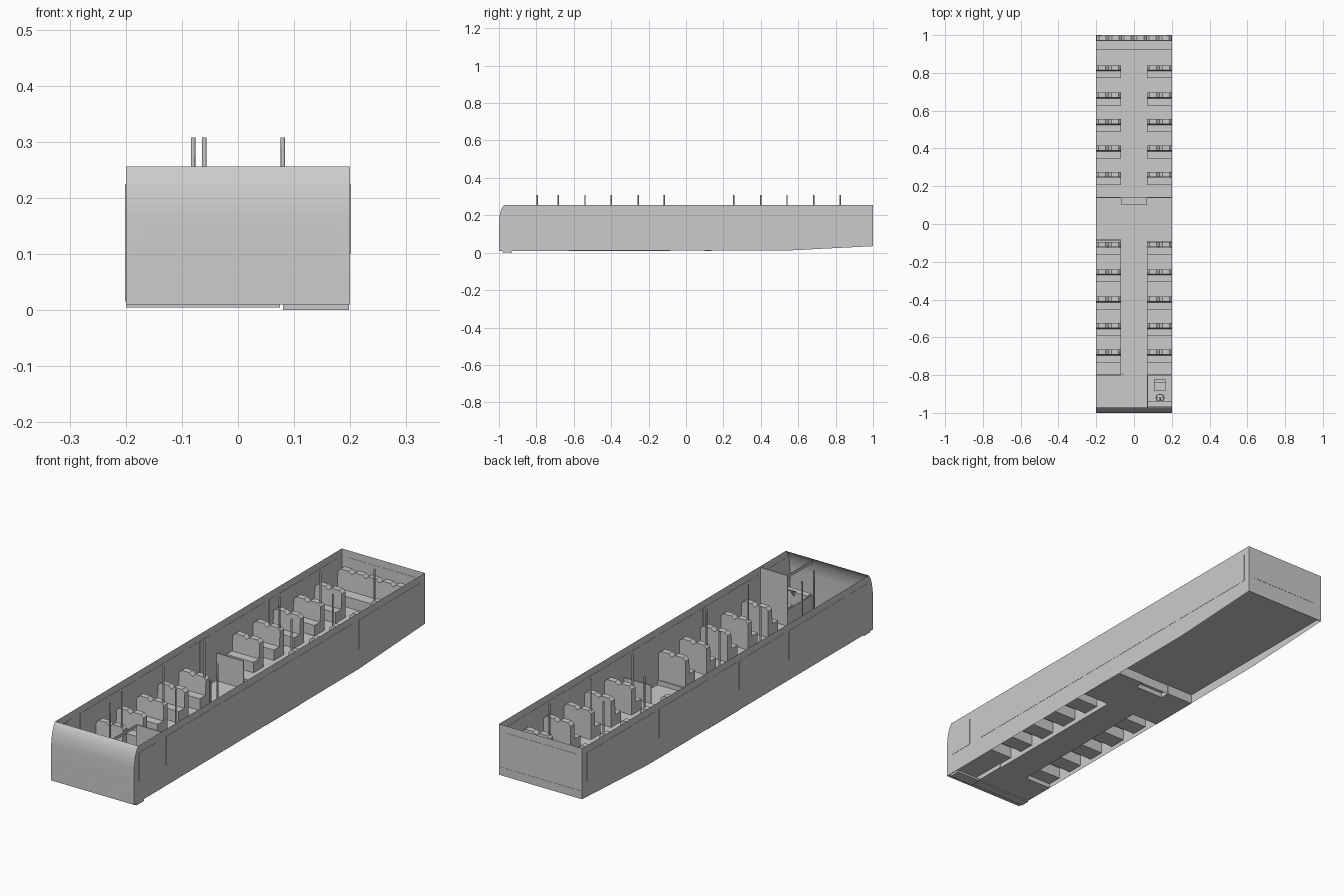
import bpy, bmesh, math
from mathutils import Vector

if "Cube" in bpy.data.objects:
    bpy.data.objects.remove(bpy.data.objects["Cube"])

grey = bpy.data.materials.new("light grey")
grey.diffuse_color = (0.6, 0.6, 0.6, 1)
grey.use_nodes = True
grey.node_tree.nodes["Principled BSDF"].inputs["Base Color"].default_value = grey.diffuse_color


def make(name, verts, faces, recalc=False):
    me = bpy.data.meshes.new(name)
    me.from_pydata(verts, [], faces)
    if recalc:
        bm = bmesh.new()
        bm.from_mesh(me)
        bmesh.ops.recalc_face_normals(bm, faces=bm.faces)
        bm.to_mesh(me)
        bm.free()
    me.materials.append(grey)
    ob = bpy.data.objects.new(name, me)
    bpy.context.collection.objects.link(ob)
    return ob


def box(name, x0, x1, y0, y1, z0, z1, open_bottom=False):
    v = [(x, y, z) for z in (z0, z1) for x, y in ((x0, y0), (x1, y0), (x1, y1), (x0, y1))]
    f = [(4, 5, 6, 7), (0, 1, 5, 4), (1, 2, 6, 5), (2, 3, 7, 6), (3, 0, 4, 7)]
    if not open_bottom:
        f.append((3, 2, 1, 0))
    return make(name, v, f)


def sheet(name, x0, x1, y0, y1, z):
    return make(name, [(x0, y0, z), (x1, y0, z), (x1, y1, z), (x0, y1, z)], [(0, 1, 2, 3)])


def strip(name, prof, x0, x1):
    # sheet running across x along a (y, z) profile
    n = len(prof)
    v = [(x, y, z) for x in (x0, x1) for y, z in prof]
    return make(name, v, [(i, n + i, n + i + 1, i + 1) for i in range(n - 1)])


def rod(name, a, b, r, sides=8):
    a, b = Vector(a), Vector(b)
    q = (b - a).to_track_quat('Z', 'Y')
    v = []
    for p in (a, b):
        for i in range(sides):
            t = 2 * math.pi * i / sides
            v.append(tuple(p + q @ Vector((r * math.cos(t), r * math.sin(t), 0))))
    f = [(i, (i + 1) % sides, sides + (i + 1) % sides, sides + i) for i in range(sides)]
    f += [tuple(range(sides - 1, -1, -1)), tuple(range(sides, 2 * sides))]
    ob = make(name, v, f)
    for p in ob.data.polygons:
        p.use_smooth = len(p.vertices) == 4
    return ob


WAVE = [(0, -.012), (.1, 0), (.38, 0), (.5, -.012), (.62, 0), (.9, 0), (1, -.012)]


def seat(name, x0, x1, yb, base, cushion, top, depth=.068, thick=.03, bays=1):
    # hollow bench: cushion step plus backrest with two headrest humps per bay
    xs = [((k + t) / bays, w) for k in range(bays) for t, w in WAVE if k == 0 or t > 0]
    yf, ym = yb - depth, yb - thick
    v = []
    for t, w in xs:
        x = x0 + (x1 - x0) * t
        v += [(x, yf, base), (x, yf, cushion), (x, ym, cushion),
              (x, ym + .004, top + w), (x, yb, top + w), (x, yb, base)]
    f = [(6 * k + i, 6 * k + 6 + i, 6 * k + 7 + i, 6 * k + 1 + i)
         for k in range(len(xs) - 1) for i in range(5)]
    e = 6 * (len(xs) - 1)
    f += [(0, 1, 2, 3, 4, 5), tuple(e + i for i in (5, 4, 3, 2, 1, 0))]
    return make(name, v, f)


# --- body shell
FRONT = [(-1, .01), (-1, .17), (-.998, .19), (-.994, .21), (-.988, .23), (-.98, .246), (-.972, .256)]
side = FRONT + [(1, .256), (1, .035), (.55, .012)]
for s, nm in ((-1, "left_wall"), (1, "right_wall")):
    idx = range(len(side))
    make(nm, [(.2 * s, y, z) for y, z in side], [tuple(idx) if s < 0 else tuple(reversed(idx))])
front = strip("front_wall", FRONT, -.2, .2)
strip("rear_wall", [(1, .256), (1, .035)], -.2, .2)
shield = [(y - .001, z) for y, z in [(-1, .085)] + FRONT[1:4] + [(-.991, .22)]]
glass = strip("windscreen", shield, -.18, .18)
for ob in (front, glass):
    for p in ob.data.polygons:
        p.use_smooth = True

# --- windows and doors as thin plates
right_wins = [(-.97, -.85), (-.78, -.40), (-.39, -.10), (-.08, .09), (.10, .52), (.545, .97)]
left_wins = [(-.80, -.42), (-.40, -.08), (.13, .47), (.50, .97)]
for s, wins in ((1, right_wins), (-1, left_wins)):
    for a, b in wins:
        box("side_window", .2 * s - .001, .2 * s + .001, a, b, .1, .225)
for a, b in ((-.96, -.905), (-.9, -.85), (-.06, .018), (.022, .1)):
    box("door_leaf", -.201, -.199, a, b, .015, .225)
box("rear_window", -.17, .17, .999, 1.001, .11, .225)
box("rear_bumper_trim", -.2, .2, .999, 1.001, .035, .07)

# --- floors: low in front, raised at the back, joined by a step
LOW, PLINTH, HIGH = .01, .03, .052
sheet("aisle_floor", -.07, .07, -1, .1, LOW)
sheet("entrance_floor", -.2, -.07, -1, -.8, LOW)
sheet("nose_floor", .07, .2, -1, -.97, LOW)
for s in (-1, 1):
    sheet("middle_floor", min(.07 * s, .2 * s), max(.07 * s, .2 * s), -.09, .14, LOW)
sheet("rear_floor", -.2, .2, .14, 1, HIGH)
strip("floor_riser", [(.14, LOW), (.14, HIGH)], -.2, .2)
box("aisle_step", -.07, .07, .1, .14, LOW, .031, True)
box("front_sill_right", .08, .198, -.98, -.93, 0, .01)
box("front_sill_left", -.2, .075, -.98, -.94, .005, .01)

# --- seat rows on both sides
front_rows = [-.665, -.525, -.385, -.24, -.095]
rear_rows = [.275, .415, .555, .695, .84]
for s in (-1, 1):
    xa, xb = sorted((.07 * s, .2 * s))
    start = -.8 if s < 0 else -.97
    # plinth: aisle side, ends and strips between the hollow seats
    make("plinth_side", [(.07 * s, start, LOW), (.07 * s, -.09, LOW),
                         (.07 * s, -.09, PLINTH), (.07 * s, start, PLINTH)], [(0, 1, 2, 3)])
    strip("plinth_front", [(start, LOW), (start, PLINTH)], xa, xb)
    strip("plinth_back", [(-.09, PLINTH), (-.09, LOW)], xa, xb)
    edge = start
    for yb in front_rows:
        sheet("plinth_top", xa, xb, edge, yb - .068, PLINTH)
        seat("front_seat", xa, xb, yb, PLINTH, .08, .157)
        edge = yb
    sheet("plinth_top", xa, xb, edge, -.09, PLINTH)
    for yb in rear_rows:
        seat("rear_seat", xa, xb, yb, HIGH, .098, .176)
    # low screen in front of the raised floor
    box("middle_screen", xa, xb, .137, .142, LOW, .13)
seat("rear_bench", -.199, .199, .998, HIGH, .098, .182, depth=.078, bays=3)
box("entrance_screen", -.2, -.07, -.803, -.798, LOW, .13)
box("door_screen", -.2, -.07, -.09, -.083, LOW, .13)

# --- grab poles
poles = [(-.08, y) for y in (-.683, -.4, -.115, .4, .683)]
poles += [(.08, y) for y in (-.54, -.255, .255, .54, .825)]
for x, y in poles:
    rod("grab_pole", (x, y, .1), (x, y, .308), .004)
rod("entrance_pole", (-.06, -.795, LOW), (-.06, -.795, .308), .004)

# --- driver's cab
box("cab_back_screen", .07, .2, -.803, -.797, PLINTH, .25)
box("cab_low_door", .07, .074, -.97, -.8, LOW, .1)
box("cab_top_rail", .07, .074, -.972, -.8, .238, .25)
box("dashboard", .074, .2, -.97, -.94, PLINTH, .105)
box("driver_cushion", .107, .168, -.885, -.82, PLINTH, .08)
box("driver_backrest", .107, .168, -.84, -.82, .08, .17)
rod("steering_column", (.138, -.95, .08), (.138, -.922, .118), .004)
bpy.ops.mesh.primitive_torus_add(major_radius=.021, minor_radius=.0025, major_segments=20,
                                 minor_segments=6, location=(.138, -.92, .12), rotation=(.5, 0, 0))
wheel = bpy.context.object
wheel.name = "steering_wheel"
wheel.data.materials.append(grey)
bpy.ops.object.shade_smooth_by_angle()
rod("steering_spoke", (.118, -.92, .12), (.158, -.92, .12), .002, 6)
